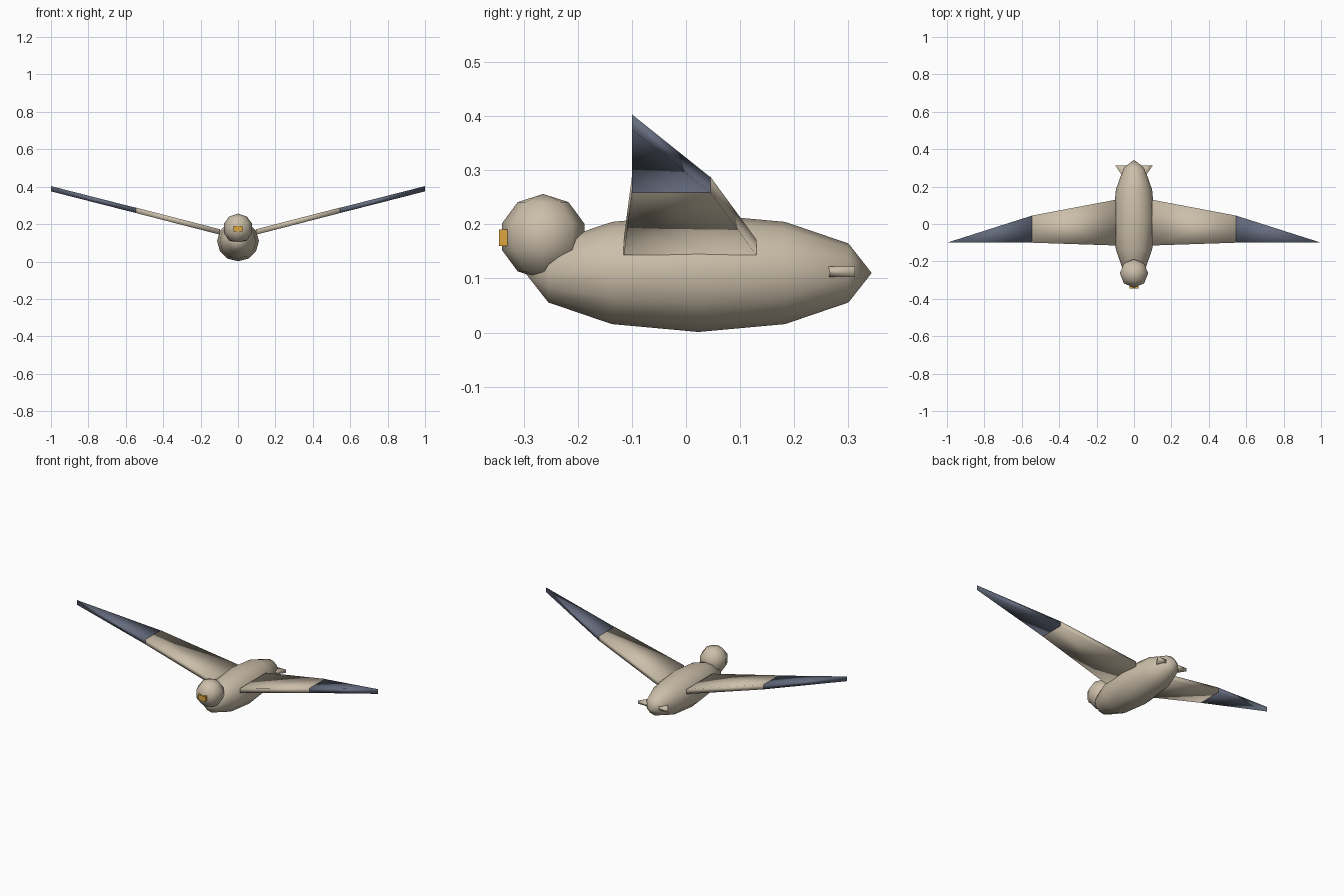
import bpy, bmesh, math
from mathutils import Matrix, Vector

cube = bpy.data.objects.get("Cube")
if cube:
    bpy.data.objects.remove(cube, do_unlink=True)


def material(name, rgb):
    m = bpy.data.materials.new(name)
    m.use_nodes = True
    color = (*rgb, 1)
    m.diffuse_color = color
    m.node_tree.nodes["Principled BSDF"].inputs["Base Color"].default_value = color
    return m


tan = material("tan feathers", (0.60, 0.52, 0.40))
slate = material("slate wing tips", (0.13, 0.15, 0.21))
orange = material("orange beak", (0.72, 0.38, 0.05))


def finish(name, bm, mat, smooth=True):
    bmesh.ops.recalc_face_normals(bm, faces=bm.faces)
    mesh = bpy.data.meshes.new(name)
    bm.to_mesh(mesh)
    bm.free()
    mesh.materials.append(mat)
    for p in mesh.polygons:
        p.use_smooth = smooth
    obj = bpy.data.objects.new(name, mesh)
    bpy.context.collection.objects.link(obj)
    return obj


def ellipsoid(name, center, radii, segments, rings, mat, turn=0):
    bm = bmesh.new()
    bmesh.ops.create_uvsphere(bm, u_segments=segments, v_segments=rings, radius=1)
    bm.transform(Matrix.Translation(center)
                 @ Matrix.Diagonal((*radii, 1))
                 @ Matrix.Rotation(turn, 4, 'X'))
    return finish(name, bm, mat)


def slab(name, outline, thickness, side, mat, smooth=True):
    """Extrude an outline of (x, y, z) points upward, mirrored by side."""
    bm = bmesh.new()
    face = bm.faces.new([bm.verts.new((x * side, y, z)) for x, y, z in outline])
    ext = bmesh.ops.extrude_face_region(bm, geom=[face])
    top = [v for v in ext["geom"] if isinstance(v, bmesh.types.BMVert)]
    bmesh.ops.translate(bm, verts=top, vec=Vector((0, 0, thickness)))
    return finish(name, bm, mat, smooth)


# Body and head
ellipsoid("body", (0, 0.023, 0.11), (0.112, 0.32, 0.109), 12, 6, tan, math.pi / 2)
ellipsoid("head", (0, -0.264, 0.177), (0.08, 0.08, 0.079), 8, 5, tan)

# Beak
bm = bmesh.new()
bmesh.ops.create_cube(bm, size=1)
bm.transform(Matrix.Translation((0, -0.32, 0.175)) @ Matrix.Diagonal((0.05, 0.05, 0.031, 1)))
finish("beak", bm, orange, False)

# Wings and tail fins
for label, s in (("left", 1), ("right", -1)):
    front_mid, back_mid = (0.545, -0.1, 0.259), (0.545, 0.045, 0.259)
    slab(label + "_inner_wing",
         [(0.095, -0.115, 0.143), front_mid, back_mid, (0.095, 0.13, 0.143)],
         0.029, s, tan)
    slab(label + "_wing_tip", [front_mid, (1, -0.1, 0.375), back_mid], 0.028, s, slate)
    slab(label + "_tail_fin",
         [(0.03, 0.212, 0.103), (0.1, 0.312, 0.103), (0.03, 0.312, 0.103)],
         0.019, s, tan)
